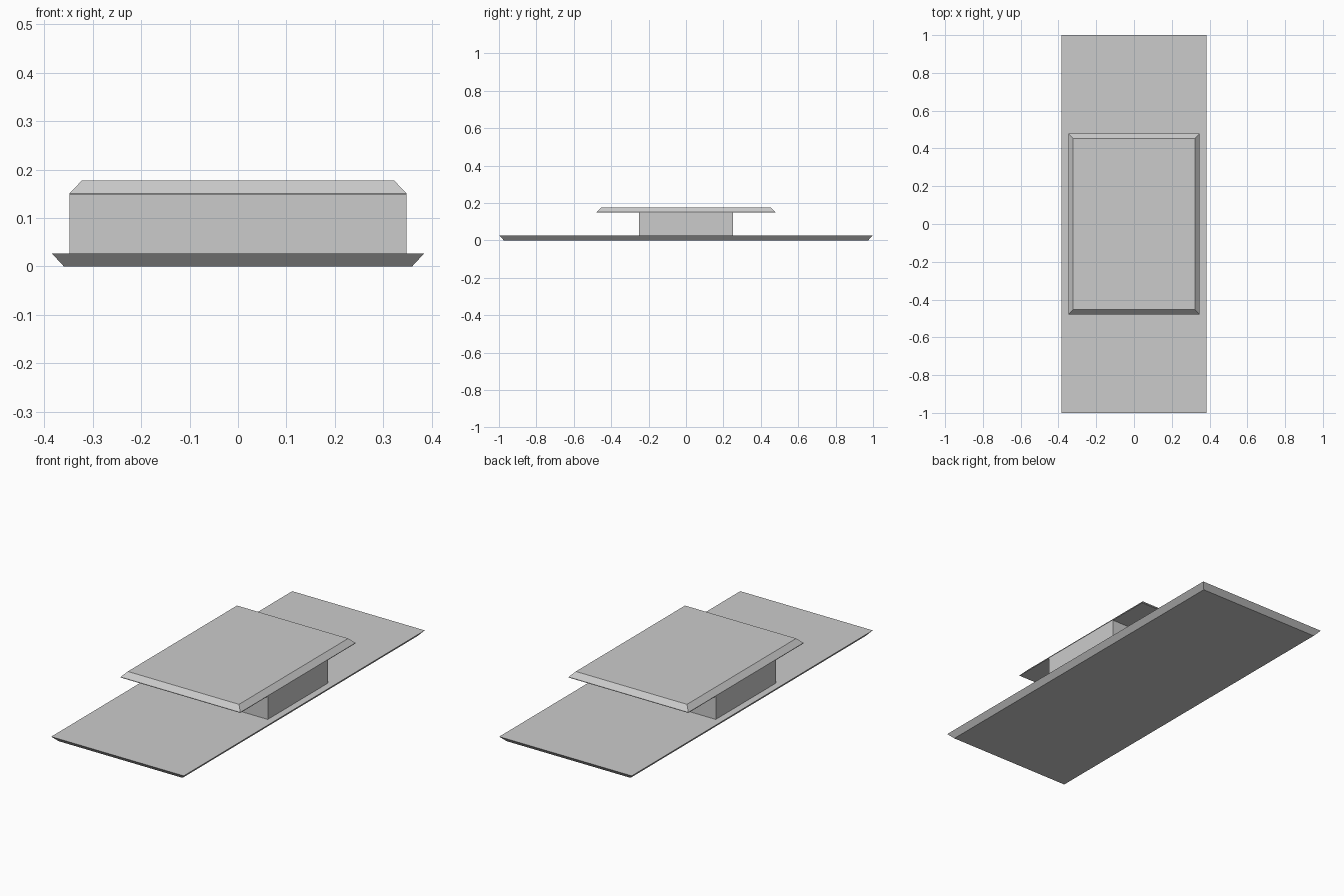
import bpy
import bmesh

if "Cube" in bpy.data.objects:
    bpy.data.objects.remove(bpy.data.objects["Cube"], do_unlink=True)

COLOUR = (0.6, 0.6, 0.6, 1.0)
grey = bpy.data.materials.new("plain_grey")
grey.use_nodes = True
grey.diffuse_color = COLOUR
grey.node_tree.nodes["Principled BSDF"].inputs["Base Color"].default_value = COLOUR


def stack(name, layers):
    """Solid through rectangular layers, each (half width, half depth, height)."""
    bm = bmesh.new()
    rings = [[bm.verts.new((sx * w, sy * d, z))
              for sx, sy in ((-1, -1), (1, -1), (1, 1), (-1, 1))]
             for w, d, z in layers]
    bm.faces.new(rings[0][::-1])
    bm.faces.new(rings[-1])
    for low, high in zip(rings, rings[1:]):
        for i in range(4):
            j = (i + 1) % 4
            bm.faces.new((low[i], low[j], high[j], high[i]))
    mesh = bpy.data.meshes.new(name)
    bm.to_mesh(mesh)
    bm.free()
    mesh.materials.append(grey)
    obj = bpy.data.objects.new(name, mesh)
    bpy.context.collection.objects.link(obj)
    return obj


# Long base plate, undercut along its lower edge
stack("base_plate", [(0.36, 0.974, 0), (0.385, 1.0, 0.027)])

# Central block, flush with the sides of the upper plate
stack("support_block", [(0.348, 0.25, 0.027), (0.348, 0.25, 0.148)])

# Upper plate with a thin rim and a bevelled top edge
stack("upper_plate", [(0.348, 0.478, 0.148), (0.348, 0.478, 0.151),
                      (0.323, 0.453, 0.177)])
